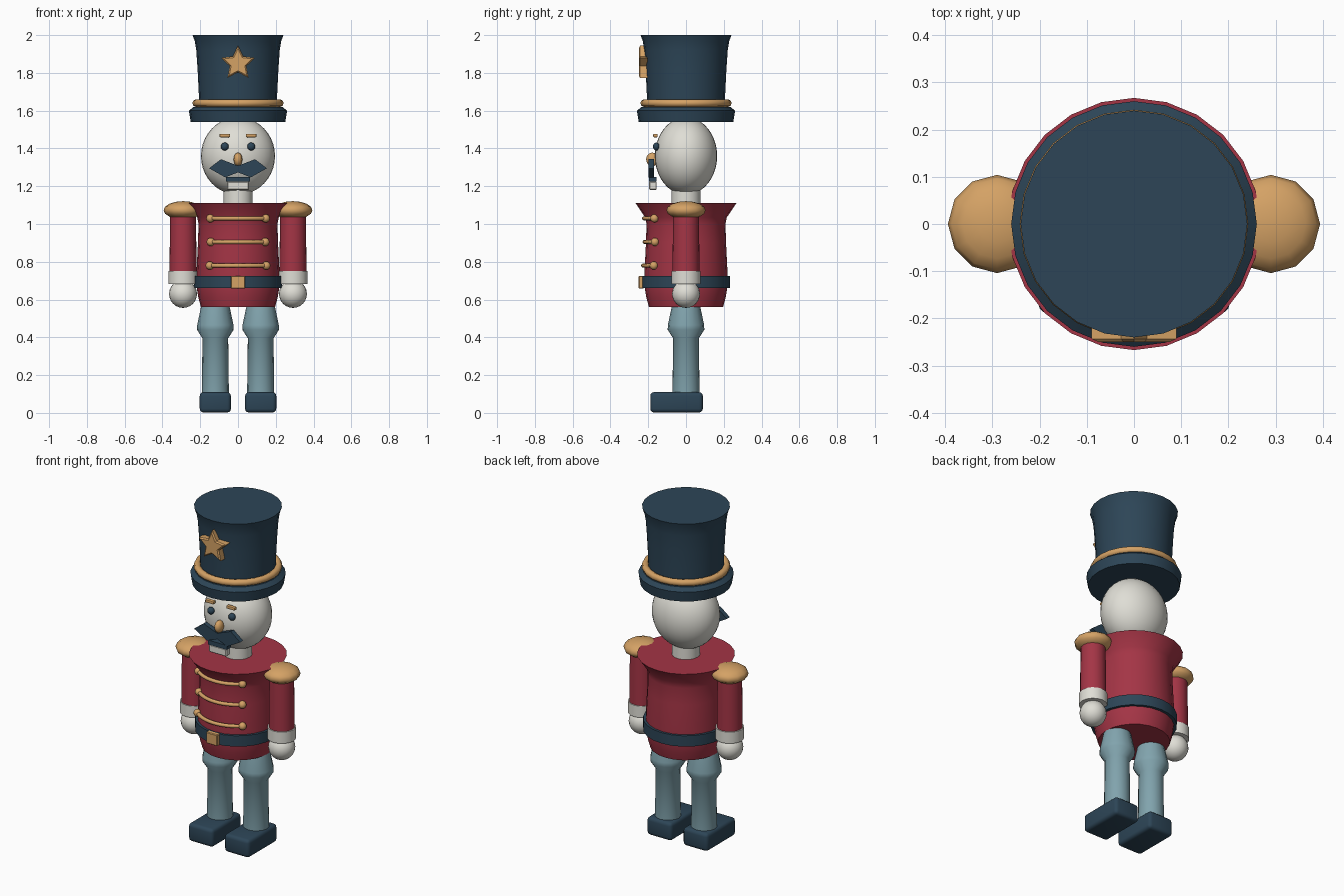
import bpy, bmesh, math
from mathutils import Matrix, Vector

default = bpy.data.objects.get("Cube")
if default:
    bpy.data.objects.remove(default, do_unlink=True)


def material(name, rgb):
    m = bpy.data.materials.new(name)
    m.use_nodes = True
    m.diffuse_color = (*rgb, 1)
    m.node_tree.nodes["Principled BSDF"].inputs["Base Color"].default_value = (*rgb, 1)
    return m


NAVY = material("navy", (0.026, 0.06, 0.095))
RED = material("crimson", (0.37, 0.035, 0.06))
GOLD = material("gold", (0.66, 0.36, 0.13))
WHITE = material("ivory", (0.74, 0.73, 0.67))
TEAL = material("grey blue", (0.22, 0.37, 0.42))


def finish(ob, mat, angle=35):
    ob.data.materials.append(mat)
    bpy.ops.object.select_all(action="DESELECT")
    ob.select_set(True)
    bpy.context.view_layer.objects.active = ob
    if ob.type == "CURVE":
        bpy.ops.object.convert(target="MESH")
        ob = bpy.context.object
    bpy.ops.object.shade_smooth_by_angle(angle=math.radians(angle))
    return ob


def add(name, bm, mat, loc=(0, 0, 0), angle=35):
    bmesh.ops.recalc_face_normals(bm, faces=bm.faces)
    me = bpy.data.meshes.new(name)
    bm.to_mesh(me)
    bm.free()
    ob = bpy.data.objects.new(name, me)
    ob.location = loc
    bpy.context.collection.objects.link(ob)
    return finish(ob, mat, angle)


def lathe(name, profile, mat, x=0, sides=24):
    """Closed turned shape from (radius, height) pairs."""
    bm = bmesh.new()
    rings = []
    for r, z in profile:
        rings.append([bm.verts.new((r * math.cos(a), r * math.sin(a), z))
                      for a in (math.tau * i / sides for i in range(sides))])
    for low, high in zip(rings, rings[1:]):
        for i in range(sides):
            j = (i + 1) % sides
            bm.faces.new((low[i], low[j], high[j], high[i]))
    bm.faces.new(rings[0])
    bm.faces.new(rings[-1])
    return add(name, bm, mat, (x, 0, 0))


def ball(name, loc, radii, mat, u=24, v=16):
    bm = bmesh.new()
    bmesh.ops.create_uvsphere(bm, u_segments=u, v_segments=v, radius=1,
                              matrix=Matrix.Diagonal((*radii, 1)))
    return add(name, bm, mat, loc, 60)


def box(name, loc, size, mat, bevel=0.0, segments=2):
    bm = bmesh.new()
    bmesh.ops.create_cube(bm, size=1, matrix=Matrix.Diagonal((*size, 1)))
    if bevel:
        bmesh.ops.bevel(bm, geom=bm.edges[:], offset=bevel, segments=segments,
                        profile=0.5, affect="EDGES")
    return add(name, bm, mat, loc)


def plate(name, outline, y_front, y_back, mat, bevel=0.0):
    """Extrude an (x, z) outline along y."""
    bm = bmesh.new()
    front = bm.faces.new([bm.verts.new((x, y_front, z)) for x, z in outline])
    ext = bmesh.ops.extrude_face_region(bm, geom=[front], use_keep_orig=True)
    moved = [g for g in ext["geom"] if isinstance(g, bmesh.types.BMVert)]
    bmesh.ops.translate(bm, verts=moved, vec=(0, y_back - y_front, 0))
    if bevel:
        edges = [e for e in bm.edges if all(abs(v.co.y - y_front) < 1e-5 for v in e.verts)]
        bmesh.ops.bevel(bm, geom=edges, offset=bevel, segments=1, affect="EDGES")
    return add(name, bm, mat)


def tube(name, points, radius, mat, closed=False):
    cu = bpy.data.curves.new(name, "CURVE")
    cu.dimensions = "3D"
    cu.bevel_depth = radius
    cu.bevel_resolution = 2
    cu.use_fill_caps = not closed
    sp = cu.splines.new("POLY")
    sp.points.add(len(points) - 1)
    for p, co in zip(sp.points, points):
        p.co = (*co, 1)
    sp.use_cyclic_u = closed
    ob = bpy.data.objects.new(name, cu)
    bpy.context.collection.objects.link(ob)
    return finish(ob, mat, 60)


def arc(r, z, start, end, n):
    return [Vector((r * math.sin(a), -r * math.cos(a), z))
            for a in (start + (end - start) * i / n for i in range(n + 1))]


# Hat
lathe("hat_brim", [(0.25, 1.54), (0.26, 1.6), (0.235, 1.62)], NAVY)
lathe("hat_crown", [(0.205, 1.6), (0.208, 1.7), (0.214, 1.82), (0.221, 1.92),
                    (0.228, 1.965), (0.24, 2.0)], NAVY)
tube("hat_band", arc(0.222, 1.64, 0, math.tau, 24)[:-1], 0.02, GOLD, closed=True)
star = []
for i in range(10):
    r, a = (0.095, 0.046)[i % 2], math.pi * i / 5
    star.append((r * math.sin(a), 1.85 + r * math.cos(a)))
plate("hat_star", star, -0.25, -0.205, GOLD, 0.007)

# Head and neck
ball("head", (0, 0, 1.36), (0.196, 0.165, 0.205), WHITE, 32, 20)
lathe("neck", [(0.077, 1.08), (0.077, 1.2)], WHITE)
ball("nose", (0, -0.178, 1.342), (0.023, 0.033, 0.036), GOLD, 16, 10)
half = [(0.09, 1.343), (0.153, 1.295), (0.068, 1.247)]
plate("moustache", [(0, 1.308)] + half + [(0, 1.273)] + [(-x, z) for x, z in half[::-1]],
      -0.198, -0.17, NAVY)
box("mouth", (0, -0.175, 1.237), (0.125, 0.04, 0.026), NAVY)
box("teeth", (0, -0.175, 1.203), (0.118, 0.04, 0.046), WHITE, 0.005, 1)

# Coat, belt and buckle
lathe("coat", [(0.196, 0.56), (0.21, 0.61), (0.218, 0.66), (0.22, 0.74), (0.212, 0.9),
               (0.209, 1.0), (0.216, 1.035), (0.267, 1.11)], RED)
lathe("belt", [(0.234, 0.66), (0.234, 0.725)], NAVY)
box("belt_buckle", (0, -0.237, 0.692), (0.076, 0.028, 0.068), GOLD, 0.004, 1)

# Coat braids with end buttons
for n, (z, r) in enumerate([(1.03, 0.222), (0.905, 0.219), (0.78, 0.227)], 1):
    pts = arc(r, z, -0.72, 0.72, 12)
    tube(f"braid_{n}", pts, 0.011, GOLD)
    for side, p in (("right", pts[0]), ("left", pts[-1])):
        ball(f"{side}_braid_button_{n}", p, (0.022,) * 3, GOLD, 12, 8)

# Mirrored parts
for side, s in (("left", 1), ("right", -1)):
    ball(f"{side}_eye", (0.07 * s, -0.157, 1.41), (0.021, 0.018, 0.021), NAVY, 16, 10)
    box(f"{side}_eyebrow", (0.07 * s, -0.162, 1.468), (0.056, 0.024, 0.018), GOLD, 0.005)

    ball(f"{side}_epaulette", (0.29 * s, 0, 1.073), (0.104, 0.104, 0.048), GOLD, 12, 8)
    lathe(f"{side}_sleeve", [(0.072, 0.74), (0.068, 1.07)], RED, 0.291 * s, 16)
    lathe(f"{side}_cuff", [(0.078, 0.683), (0.078, 0.752)], WHITE, 0.291 * s, 16)
    ball(f"{side}_hand", (0.291 * s, 0, 0.63), (0.074,) * 3, WHITE, 20, 12)

    lathe(f"{side}_leg", [(0.072, 0.08), (0.068, 0.395), (0.097, 0.44), (0.096, 0.465),
                          (0.074, 0.57)], TEAL, 0.12 * s, 16)
    box(f"{side}_shoe", (0.12 * s, -0.05, 0.056), (0.165, 0.278, 0.108), NAVY, 0.02, 3)
